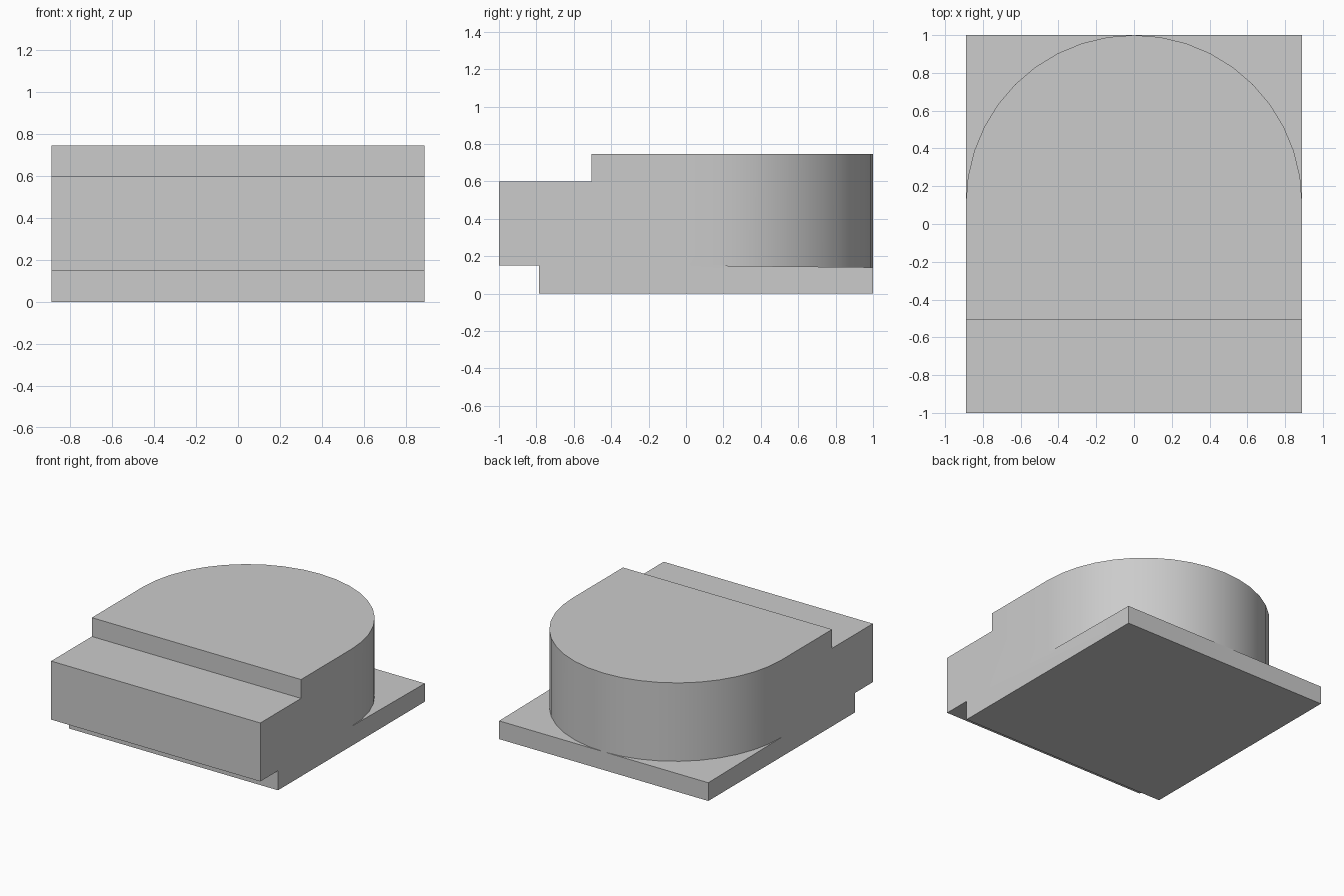
import bpy, bmesh, math

cube = bpy.data.objects.get("Cube")
if cube:
    bpy.data.objects.remove(cube, do_unlink=True)

HALF_W = 0.89           # half width and radius of the rounded back
ARC_Y = 0.11            # centre of the rounded back
SEGMENTS = 20

grey = bpy.data.materials.new("light grey")
grey.use_nodes = True
colour = (0.6, 0.6, 0.6, 1)
grey.diffuse_color = colour
grey.node_tree.nodes["Principled BSDF"].inputs["Base Color"].default_value = colour


def prism(name, outline, offset):
    """Extrude a closed outline of 3D points by an offset."""
    bm = bmesh.new()
    face = bm.faces.new([bm.verts.new(p) for p in outline])
    grown = bmesh.ops.extrude_face_region(bm, geom=[face])
    verts = [g for g in grown["geom"] if isinstance(g, bmesh.types.BMVert)]
    bmesh.ops.translate(bm, verts=verts, vec=offset)
    bmesh.ops.recalc_face_normals(bm, faces=bm.faces)
    mesh = bpy.data.meshes.new(name)
    bm.to_mesh(mesh)
    bm.free()
    mesh.materials.append(grey)
    obj = bpy.data.objects.new(name, mesh)
    bpy.context.collection.objects.link(obj)
    return obj


# Stepped block: side profile swept across the width
profile = [(-0.785, 0), (1, 0), (1, 0.745), (-0.505, 0.745),
           (-0.505, 0.6), (-1, 0.6), (-1, 0.15), (-0.785, 0.15)]
body = prism("stepped_body", [(-HALF_W, y, z) for y, z in profile], (2 * HALF_W, 0, 0))

# Cutter that rounds the back above the thin base plate
arc = [math.pi * i / SEGMENTS for i in range(SEGMENTS + 1)]
outline = [(HALF_W * math.cos(a), ARC_Y + HALF_W * math.sin(a)) for a in arc]
outline += [(-1.1, ARC_Y), (-1.1, 1.1), (1.1, 1.1), (1.1, ARC_Y)]
cutter = prism("back_cutter", [(x, y, 0.15) for x, y in outline], (0, 0, 1))
for v in cutter.data.vertices:      # the plate falls slightly to the back
    if v.co.z < 0.5:
        v.co.z -= 0.011 * (v.co.y - ARC_Y)
cutter.hide_render = True

# Cut, then smooth the curved wall only
bpy.ops.object.select_all(action='DESELECT')
bpy.context.view_layer.objects.active = body
body.select_set(True)
cut = body.modifiers.new("round_back", 'BOOLEAN')
cut.operation = 'DIFFERENCE'
cut.solver = 'EXACT'
cut.object = cutter
bpy.ops.object.modifier_apply(modifier=cut.name)
bpy.data.objects.remove(cutter, do_unlink=True)
bpy.ops.object.shade_smooth_by_angle(angle=math.radians(30))
